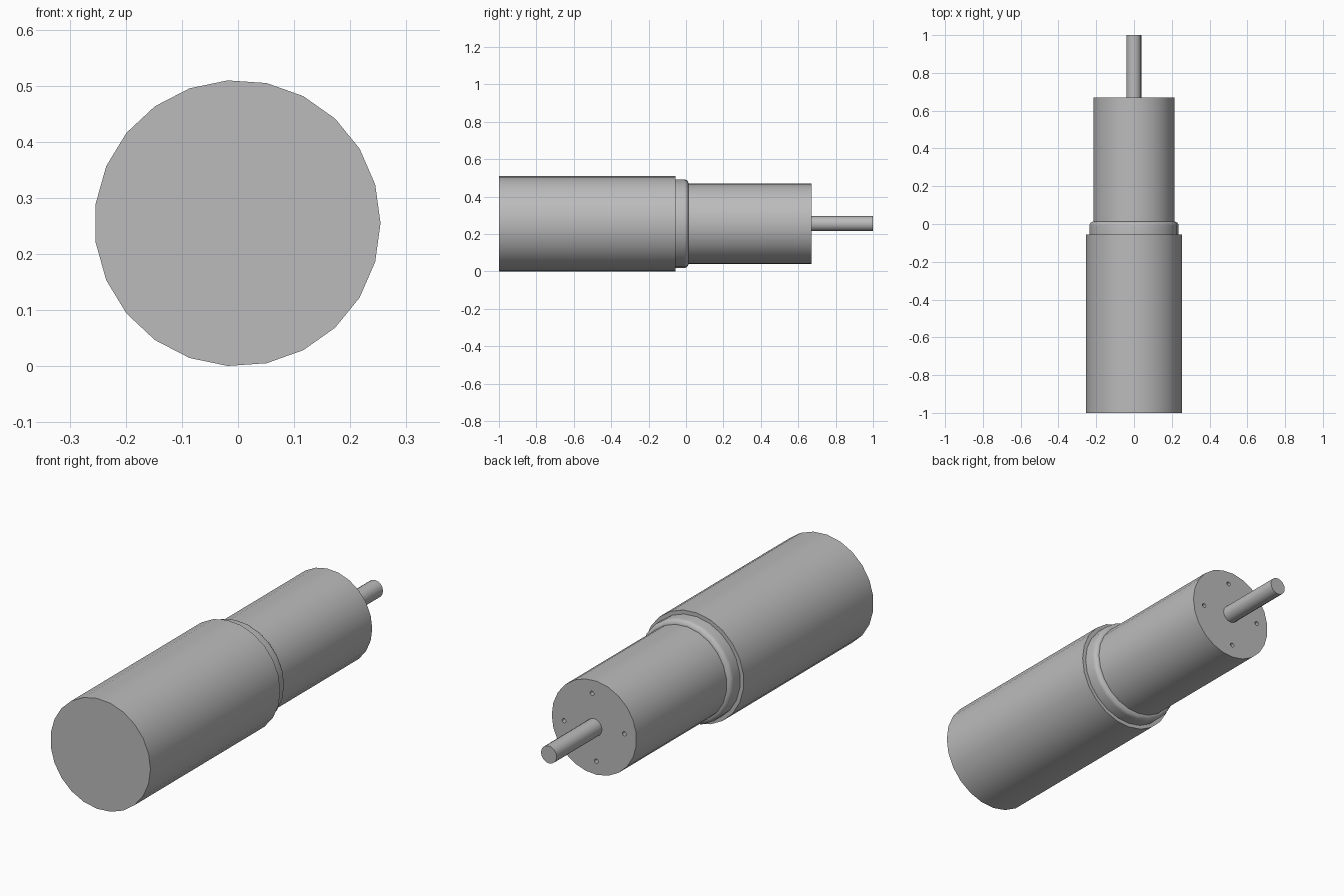
import bpy, bmesh, math
from mathutils import Vector

cube = bpy.data.objects.get("Cube")
if cube:
    bpy.data.objects.remove(cube, do_unlink=True)

SIDES = 23
AXIS_X, AXIS_Z = -0.001, 0.255

metal = bpy.data.materials.new("grey_metal")
metal.use_nodes = True
colour = (0.5, 0.5, 0.5, 1)
metal.diffuse_color = colour
metal.node_tree.nodes["Principled BSDF"].inputs["Base Color"].default_value = colour


def lathe(name, profile, sides=SIDES, x=AXIS_X, z=AXIS_Z):
    """Turn (radius, y) points around a line parallel to y, with capped ends."""
    bm = bmesh.new()
    rings = []
    for r, y in profile:
        angles = [math.tau * i / sides for i in range(sides)]
        rings.append([bm.verts.new((x + r * math.cos(a), y, z + r * math.sin(a)))
                      for a in angles])
    for a, b in zip(rings, rings[1:]):
        for i in range(sides):
            j = (i + 1) % sides
            bm.faces.new((a[i], a[j], b[j], b[i]))
    bm.faces.new(rings[0])
    bm.faces.new(rings[-1])
    bmesh.ops.recalc_face_normals(bm, faces=bm.faces)
    mesh = bpy.data.meshes.new(name)
    bm.to_mesh(mesh)
    bm.free()
    mesh.materials.append(metal)
    obj = bpy.data.objects.new(name, mesh)
    bpy.context.collection.objects.link(obj)
    return obj


# Wide rear housing, narrower gearbox and output shaft
housing = lathe("motor_housing", [(0.255, -1), (0.255, -0.055)])
gearbox = lathe("gearbox_housing", [(0.216, -0.06), (0.216, 0.67)])
shaft = lathe("output_shaft", [(0.04, 0.66), (0.04, 1)], sides=16)

# Collar with a rounded shoulder
fillet, outer, end = 0.022, 0.237, 0.013
shoulder = [(outer - fillet * (1 - math.cos(t)), end - fillet * (1 - math.sin(t)))
            for t in (math.pi / 2 * i / 6 for i in range(7))]
collar = lathe("collar", [(outer, -0.06)] + shoulder)

# Four mounting holes in the end face of the gearbox
for i in range(4):
    a = math.radians(90 * i - 4)
    cutter = lathe("hole_cutter", [(0.01, 0.62), (0.01, 0.7)], sides=12,
                   x=AXIS_X + 0.154 * math.cos(a), z=AXIS_Z + 0.154 * math.sin(a))
    cutter.hide_render = True
    cutter.hide_set(True)
    cut = gearbox.modifiers.new("mounting_hole", "BOOLEAN")
    cut.operation = "DIFFERENCE"
    cut.solver = "EXACT"
    cut.object = cutter

# Smooth the round walls, keep the rims sharp
bpy.ops.object.select_all(action="DESELECT")
for obj in (housing, gearbox, shaft, collar):
    obj.select_set(True)
bpy.context.view_layer.objects.active = housing
bpy.ops.object.shade_smooth_by_angle(angle=math.radians(35))
